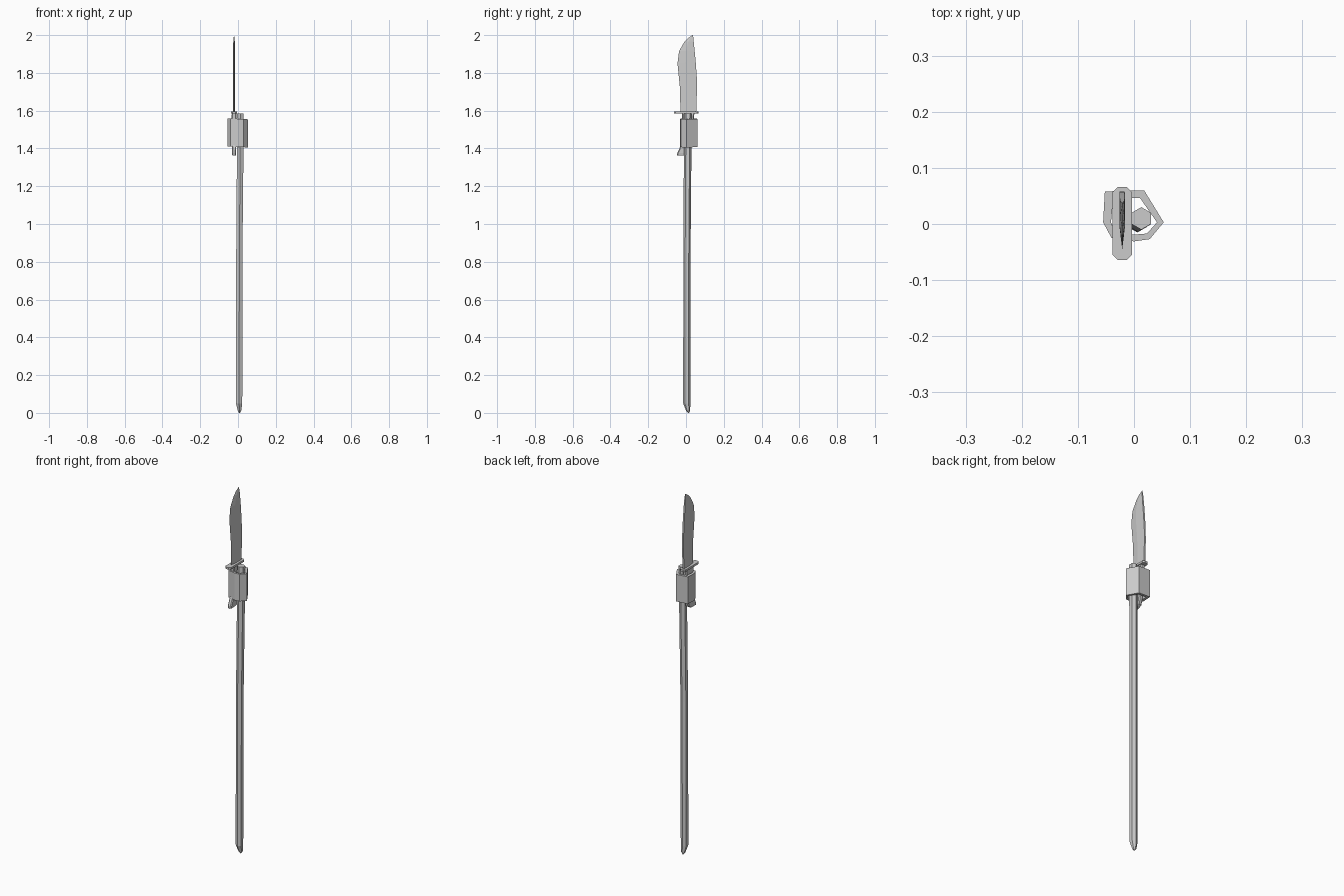
import bpy, bmesh, math

if "Cube" in bpy.data.objects:
    bpy.data.objects.remove(bpy.data.objects["Cube"])


def loft(name, rings, close=False):
    """Skin equal-length rings; cap the ends, or join last ring to first."""
    bm = bmesh.new()
    rows = [[bm.verts.new(p) for p in r] for r in rings]
    n = len(rows[0])
    pairs = list(zip(rows, rows[1:]))
    if close:
        pairs.append((rows[-1], rows[0]))
    for a, b in pairs:
        for i in range(n):
            j = (i + 1) % n
            bm.faces.new((a[i], a[j], b[j], b[i]))
    if not close:
        bm.faces.new(rows[0][::-1])
        bm.faces.new(rows[-1])
    bmesh.ops.remove_doubles(bm, verts=bm.verts, dist=0.0002)
    bmesh.ops.recalc_face_normals(bm, faces=bm.faces)
    me = bpy.data.meshes.new(name)
    bm.to_mesh(me)
    bm.free()
    ob = bpy.data.objects.new(name, me)
    bpy.context.collection.objects.link(ob)
    return ob


def hexagon(cx, cy, z, r):
    return [(cx + r * math.cos(a), cy + r * math.sin(a), z)
            for a in (math.radians(30 + 60 * i) for i in range(6))]


def octagon(cx, hx, y0, y1, z, c):
    return [(cx - hx, y0 + c, z), (cx - hx + c, y0, z), (cx + hx - c, y0, z), (cx + hx, y0 + c, z),
            (cx + hx, y1 - c, z), (cx + hx - c, y1, z), (cx - hx + c, y1, z), (cx - hx, y1 - c, z)]


# wooden shaft: six sides, slightly leaning, whittled to a point
loft("shaft", [hexagon(*s) for s in (
    (0.008, 0.013, 0.0, 0.003), (0.008, 0.011, 0.012, 0.011), (0.006, 0.004, 0.05, 0.019),
    (0.007, 0.005, 0.84, 0.019), (0.012, 0.009, 1.42, 0.02), (0.013, 0.010, 1.585, 0.02))])

# knife grip with flared pommel: (z, y_min, y_max, half thickness)
KX = -0.021
loft("knife_grip", [octagon(KX, h, a, b, z, 0.005) for z, a, b, h in (
    (1.362, -0.048, 0.000, 0.009), (1.375, -0.046, 0.022, 0.011), (1.42, -0.026, 0.032, 0.012),
    (1.50, -0.020, 0.040, 0.013), (1.588, -0.022, 0.044, 0.012))])

# guard: flat plate with clipped corners
loft("knife_guard", [octagon(KX, 0.017, -0.064, 0.066, z, 0.009) for z in (1.584, 1.595)])

# blade: (z, cutting edge y, spine y)
rings = []
for z, edge, spine in ((1.590, -0.030, 0.054), (1.71, -0.031, 0.058), (1.78, -0.038, 0.057),
                       (1.85, -0.045, 0.052), (1.915, -0.037, 0.046), (1.965, -0.008, 0.041),
                       (1.985, 0.012, 0.039), (2.0, 0.035, 0.037)):
    mid = edge + (spine - edge) * 0.42
    t = 0.005 * min(1, (spine - edge) / 0.06)
    rings.append([(KX, edge, z), (KX + t, mid, z), (KX + t * 0.9, spine, z),
                  (KX - t * 0.9, spine, z), (KX - t, mid, z)])
loft("blade", rings)

# wrapped binding: seven-sided hollow band around shaft and grip
outer = [(-0.052, 0.058), (0.018, 0.060), (0.053, 0.003), (0.028, -0.027),
         (0.0, -0.031), (-0.04, -0.025), (-0.055, 0.003)]
inner = [(-0.037, 0.046), (0.011, 0.046), (0.041, 0.003), (0.023, -0.017),
         (0.0, -0.019), (-0.033, -0.016), (-0.041, 0.003)]
band = [[(x, y, z - 0.05 * x) for x, y in prof]
        for prof, z in ((outer, 1.408), (outer, 1.557), (inner, 1.557), (inner, 1.408))]
loft("binding", band, close=True)
